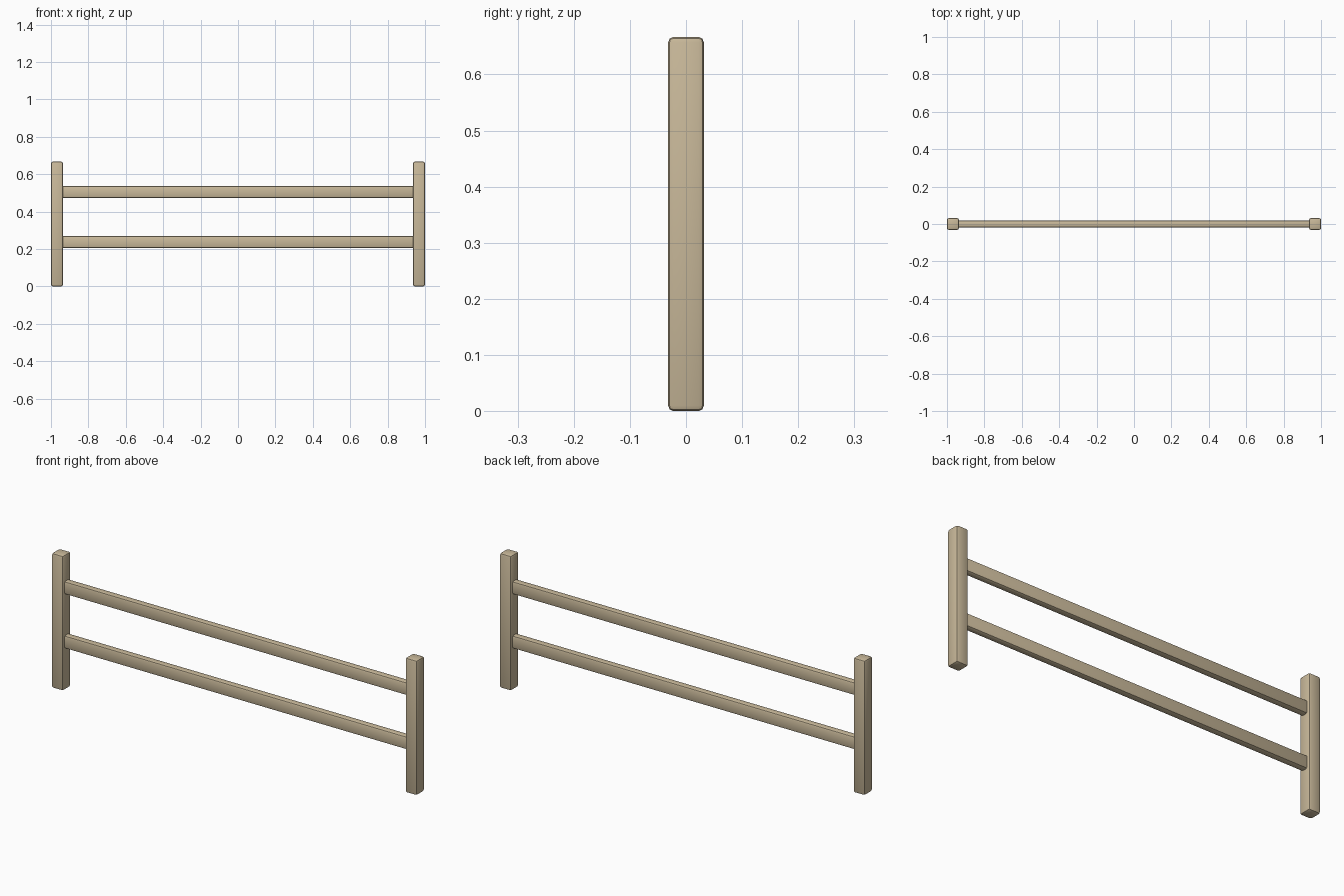
import bpy

if "Cube" in bpy.data.objects:
    bpy.data.objects.remove(bpy.data.objects["Cube"], do_unlink=True)

wood = bpy.data.materials.new("pale_wood")
wood.use_nodes = True
colour = (0.58, 0.48, 0.32, 1)
wood.diffuse_color = colour
wood.node_tree.nodes["Principled BSDF"].inputs["Base Color"].default_value = colour


def beam(name, size, centre, bevel):
    """Squared timber with softened edges."""
    bpy.ops.mesh.primitive_cube_add(size=1, location=centre)
    obj = bpy.context.object
    obj.name = name
    obj.scale = size
    bpy.ops.object.transform_apply(location=False, rotation=False, scale=True)
    mod = obj.modifiers.new("soft_edges", 'BEVEL')
    mod.width = bevel
    mod.segments = 2
    bpy.ops.object.modifier_apply(modifier=mod.name)
    obj.data.materials.append(wood)
    bpy.ops.object.shade_smooth_by_angle()
    return obj


POST = 0.064
HEIGHT = 0.667

# End posts
for name, side in (("left_post", 1), ("right_post", -1)):
    beam(name, (POST, POST, HEIGHT), (side * (1 - POST / 2), 0, HEIGHT / 2), 0.01)

# Horizontal rails, their ends set into the posts
for name, z in (("lower_rail", 0.237), ("upper_rail", 0.505)):
    beam(name, (2 - POST, 0.036, 0.064), (0, 0, z), 0.009)
